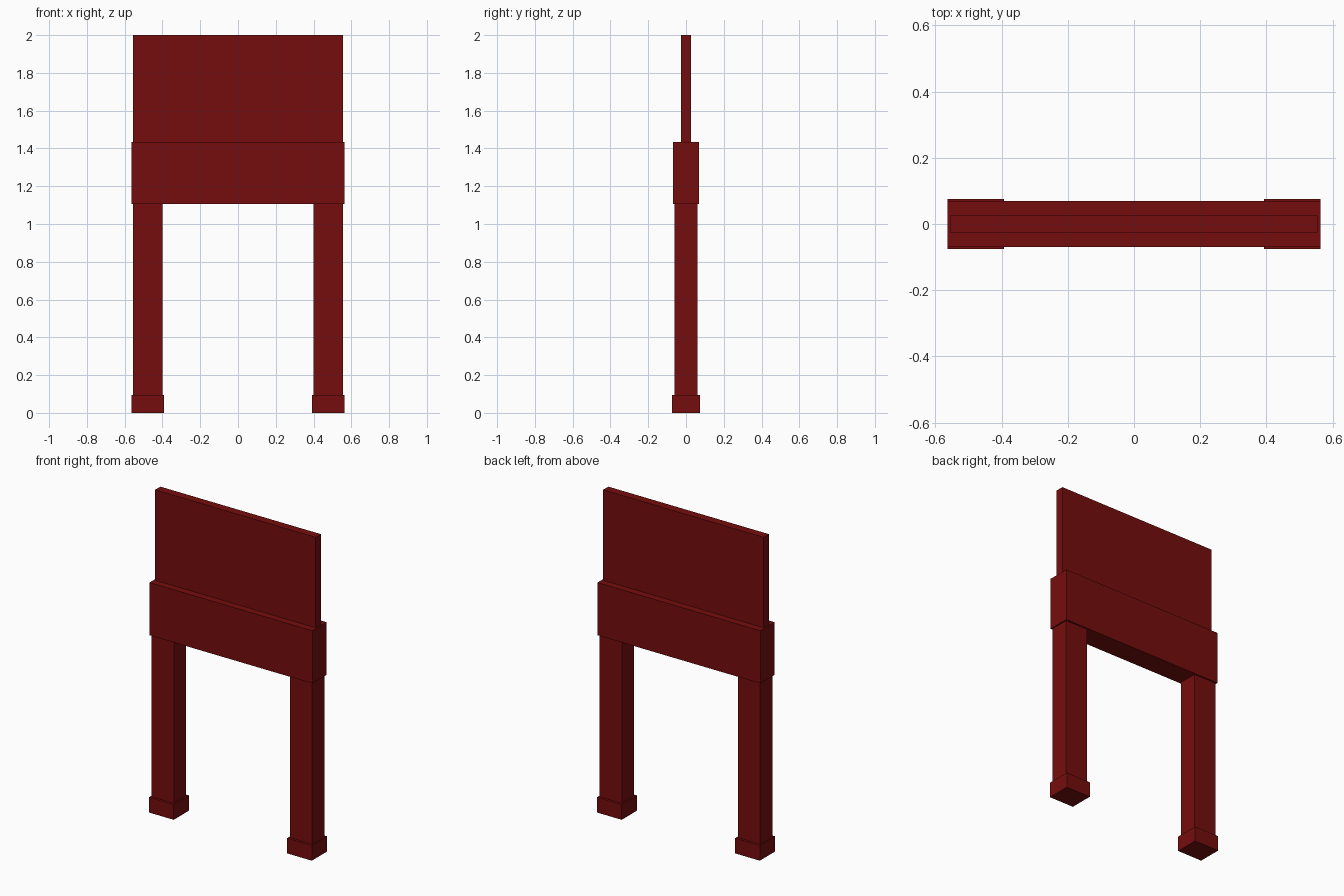
import bpy
import bmesh
from mathutils import Matrix, Vector

default = bpy.data.objects.get("Cube")
if default:
    bpy.data.objects.remove(default, do_unlink=True)

# Single dark red paint
RED = (0.18, 0.004, 0.004, 1.0)
paint = bpy.data.materials.new("dark_red")
paint.use_nodes = True
paint.diffuse_color = RED
paint.node_tree.nodes["Principled BSDF"].inputs["Base Color"].default_value = RED


def box(name, x, y, z):
    """Flat-faced block spanning the given (low, high) ranges."""
    lo, hi = Vector((x[0], y[0], z[0])), Vector((x[1], y[1], z[1]))
    bm = bmesh.new()
    bmesh.ops.create_cube(bm, size=1, matrix=Matrix.LocRotScale((lo + hi) / 2, None, hi - lo))
    mesh = bpy.data.meshes.new(name)
    bm.to_mesh(mesh)
    bm.free()
    mesh.materials.append(paint)
    obj = bpy.data.objects.new(name, mesh)
    bpy.context.collection.objects.link(obj)
    return obj


FOOT_TOP, BEAM_BOTTOM, BEAM_TOP = 0.095, 1.106, 1.435
INNER, OUTER, TRIM = 0.4, 0.555, 0.008

# Thin upright panel resting on a thick crossbeam
box("upper_panel", (-OUTER, OUTER), (-0.026, 0.026), (BEAM_TOP, 2))
box("crossbeam", (-OUTER - TRIM, OUTER + TRIM), (-0.07, 0.07), (BEAM_BOTTOM, BEAM_TOP))

# Square posts on slightly wider feet, one pair per side
for side, sign in (("left", 1), ("right", -1)):
    post_x = sorted((sign * INNER, sign * OUTER))
    foot_x = (post_x[0] - TRIM, post_x[1] + TRIM)
    box(side + "_post", post_x, (-0.06, 0.06), (FOOT_TOP, BEAM_BOTTOM))
    box(side + "_foot", foot_x, (-0.075, 0.075), (0, FOOT_TOP))
